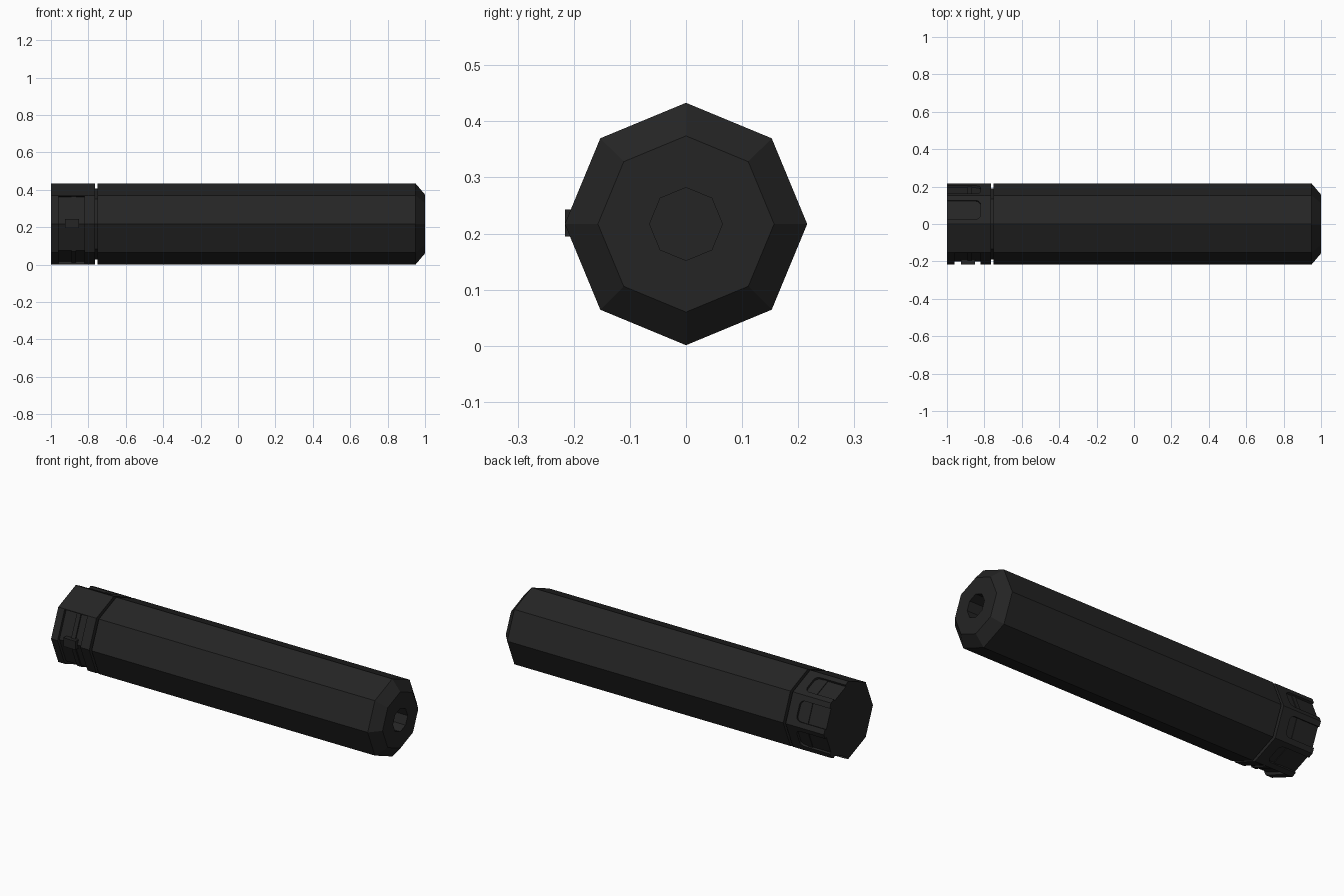
import bpy, bmesh, math
from mathutils import Matrix, Vector

if "Cube" in bpy.data.objects:
    bpy.data.objects.remove(bpy.data.objects["Cube"], do_unlink=True)

R = 0.216                                  # corner radius of the octagon
ZC = 0.217                                 # height of the tube axis
APOTHEM = R * math.cos(math.pi / 8)

black = bpy.data.materials.new("matte black")
black.use_nodes = True
black.diffuse_color = (0.018, 0.018, 0.018, 1)
bsdf = black.node_tree.nodes["Principled BSDF"]
bsdf.inputs["Base Color"].default_value = black.diffuse_color
bsdf.inputs["Roughness"].default_value = 0.8


def finish(bm, name):
    bmesh.ops.recalc_face_normals(bm, faces=bm.faces)
    mesh = bpy.data.meshes.new(name)
    bm.to_mesh(mesh)
    bm.free()
    mesh.materials.append(black)
    obj = bpy.data.objects.new(name, mesh)
    bpy.context.collection.objects.link(obj)
    return obj


def octagon_lathe(name, profile):
    """Closed eight-sided solid along x from (x, radius) points."""
    bm = bmesh.new()
    rings = [[bm.verts.new((x, r * math.cos(k * math.pi / 4),
                            ZC + r * math.sin(k * math.pi / 4)))
              for k in range(8)] for x, r in profile]
    for a, b in zip(rings, rings[1:]):
        for k in range(8):
            j = (k + 1) % 8
            bm.faces.new((a[k], a[j], b[j], b[k]))
    bm.faces.new(rings[0])
    bm.faces.new(rings[-1])
    return finish(bm, name)


def side_plate(name, angle, x0, x1, half, depth, radius=0.0):
    """Slab set into one side of the octagon, optionally rounded at its x1 end."""
    outline = [(x0, -half), (x0, half)]
    if radius:
        for sign in (1, -1):
            arc = [(x1 - radius + radius * math.sin(t * math.pi / 8),
                    sign * (half - radius + radius * math.cos(t * math.pi / 8)))
                   for t in range(5)]
            outline += arc if sign > 0 else arc[::-1]
    else:
        outline += [(x1, half), (x1, -half)]
    bm = bmesh.new()
    face = bm.faces.new([bm.verts.new((x, APOTHEM - depth, w)) for x, w in outline])
    grown = bmesh.ops.extrude_face_region(bm, geom=[face])["geom"]
    bmesh.ops.translate(bm, verts=[v for v in grown if isinstance(v, bmesh.types.BMVert)],
                        vec=Vector((0, depth + 0.05, 0)))
    turn = Matrix.Translation((0, 0, ZC)) @ Matrix.Rotation(math.radians(angle), 4, "X")
    bmesh.ops.transform(bm, matrix=turn, verts=bm.verts)
    return finish(bm, name)


def carve(target, cutter):
    cutter.hide_render = True
    mod = target.modifiers.new("cut", "BOOLEAN")
    mod.operation = "DIFFERENCE"
    mod.solver = "EXACT"
    mod.object = cutter
    bpy.context.view_layer.update()
    evaluated = target.evaluated_get(bpy.context.evaluated_depsgraph_get())
    target_mesh = bpy.data.meshes.new_from_object(evaluated)
    target.modifiers.clear()
    target.data = target_mesh
    bpy.data.objects.remove(cutter, do_unlink=True)


# Main tube with a chamfered muzzle and a blind bore
octagon_lathe("tube_body", [(-0.75, R), (0.95, R), (1, 0.157), (1, 0.065), (-0.6, 0.065)][::-1]
              + [(-0.75, 0.1)])

# Narrow neck that leaves a groove between tube and cap
octagon_lathe("neck", [(-0.8, 0.19), (-0.7, 0.19)])

# Rear cap
cap = octagon_lathe("rear_cap", [(-1, R), (-0.765, R)])

# Rounded grip pockets on the back sides, open at the rear end
for angle in (67.5, 22.5, -22.5, -67.5):
    carve(cap, side_plate("pocket_cutter", angle, -1.05, -0.82, 0.054, 0.012, 0.026))

# Wide channel around the front sides
for angle, half in ((157.5, 0.079), (202.5, 0.079), (247.5, 0.079)):
    carve(cap, side_plate("channel_cutter", angle, -0.96, -0.82, half, 0.015))
# Clear the channel across the two front corners
for corner in (180, 225):
    cutter = side_plate("corner_cutter", corner, -0.96, -0.82, 0.02,
                        APOTHEM - (R - 0.015 / math.cos(math.pi / 8)))
    carve(cap, cutter)

# Strap running inside the channel
octagon_lathe("latch_strap", [(-0.89, 0.207), (-0.865, 0.207)])

# Small catch on the front corner
bm = bmesh.new()
bmesh.ops.create_cube(bm, size=1, matrix=Matrix.Translation((-0.887, -0.201, ZC + 0.002))
                      @ Matrix.Diagonal((0.075, 0.03, 0.048, 1)))
finish(bm, "latch_catch")
